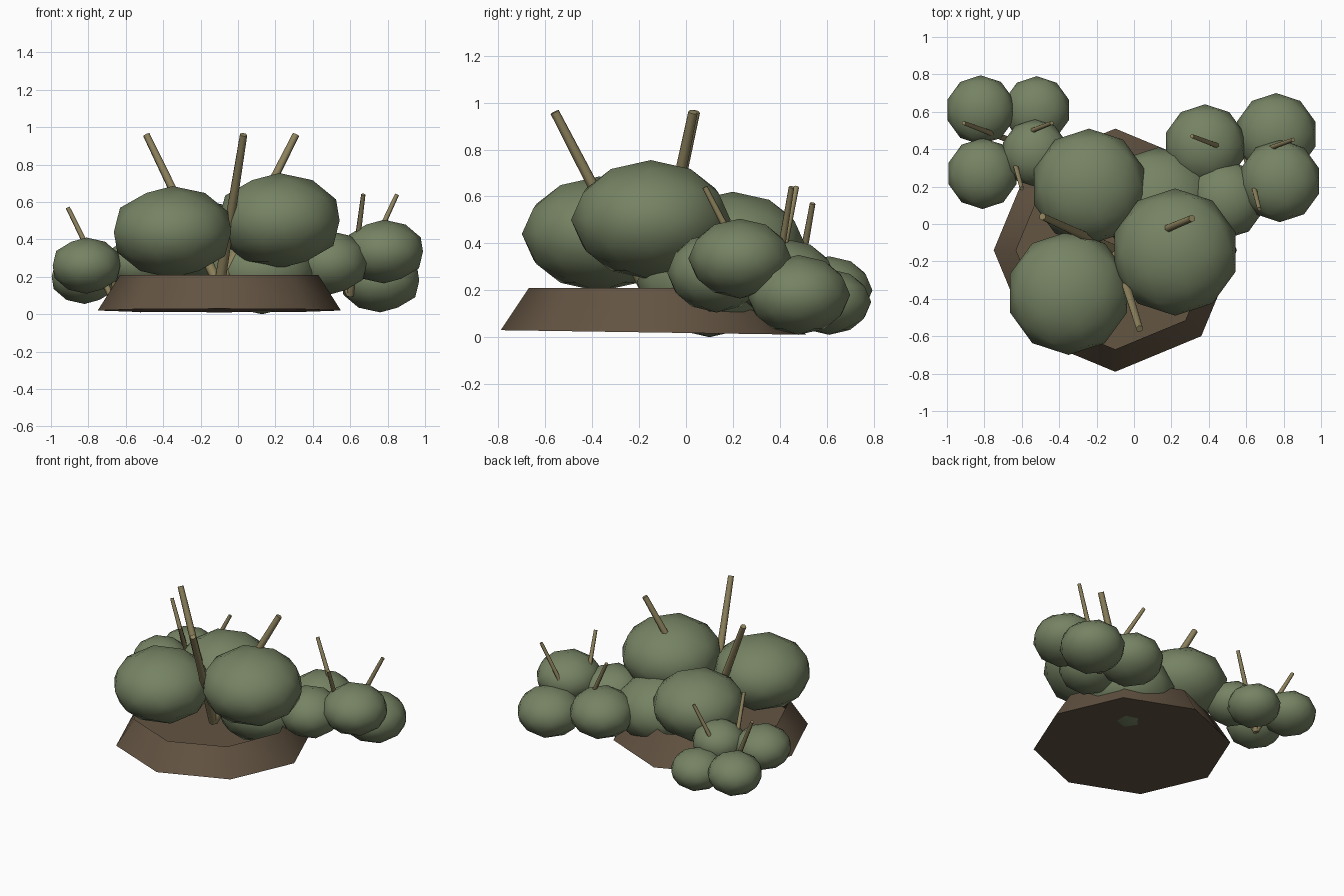
import bpy, bmesh, math
from mathutils import Vector

cube = bpy.data.objects.get("Cube")
if cube:
    bpy.data.objects.remove(cube, do_unlink=True)


def make_material(name, rgb):
    mat = bpy.data.materials.new(name)
    mat.use_nodes = True
    mat.diffuse_color = (*rgb, 1)
    mat.node_tree.nodes["Principled BSDF"].inputs["Base Color"].default_value = (*rgb, 1)
    return mat


leaf_green = make_material("leaf_green", (0.18, 0.225, 0.125))
soil_brown = make_material("soil_brown", (0.125, 0.088, 0.055))
stem_tan = make_material("stem_tan", (0.27, 0.225, 0.11))


def finish(name, mat, angle=60):
    obj = bpy.context.object
    obj.name = name
    obj.data.name = name
    obj.data.materials.append(mat)
    bpy.ops.object.shade_smooth_by_angle(angle=math.radians(angle))
    return obj


def foliage(name, centre, radius, half_height):
    # Faceted, slightly squashed ball of leaves
    bpy.ops.mesh.primitive_ico_sphere_add(subdivisions=2, radius=1, location=centre)
    bpy.context.object.scale = (radius, radius, half_height)
    finish(name, leaf_green, 70)


def stem(name, root, tip, root_radius, tip_radius):
    # Tapered twig running from root to tip
    root, tip = Vector(root), Vector(tip)
    axis = tip - root
    bpy.ops.mesh.primitive_cone_add(vertices=6, radius1=root_radius, radius2=tip_radius,
                                    depth=axis.length, location=(root + tip) / 2)
    bpy.context.object.rotation_euler = axis.to_track_quat('Z', 'Y').to_euler()
    finish(name, stem_tan)


def bush(name, balls, root, tips, root_radius, tip_radius):
    for i, (x, y, z, r, h) in enumerate(balls, 1):
        foliage(f"{name}_foliage_{i}", (x, y, z), r, h)
    for i, tip in enumerate(tips, 1):
        stem(f"{name}_stem_{i}", root, tip, root_radius, tip_radius)


# Octagonal planter: sloped wall, closed floor, open top
bpy.ops.mesh.primitive_cone_add(vertices=8, radius1=0.65, radius2=0.53, depth=0.19,
                                end_fill_type='NOTHING', location=(-0.1, -0.14, 0.115))
planter = bpy.context.object
bm = bmesh.new()
bm.from_mesh(planter.data)
bm.edges.ensure_lookup_table()
floor_edges = [e for e in bm.edges if all(v.co.z < 0 for v in e.verts)]
bmesh.ops.contextual_create(bm, geom=floor_edges)
for v in bm.verts:
    if v.co.z < 0:
        v.co.z -= 0.015 * v.co.y
bmesh.ops.recalc_face_normals(bm, faces=bm.faces)
bm.to_mesh(planter.data)
bm.free()
finish("planter", soil_brown, 50)

# Main bush in the planter
bush("main",
     [(-0.35, -0.37, 0.44, 0.33, 0.245), (0.22, -0.15, 0.5, 0.34, 0.255),
      (-0.24, 0.2, 0.39, 0.31, 0.23), (0.13, 0.1, 0.235, 0.31, 0.235)],
     (-0.1, -0.14, 0.15),
     [(-0.49, 0.04, 0.96), (0.03, -0.56, 0.96), (0.31, 0.03, 0.96)], 0.03, 0.02)

# Small bush at the back on the left
bush("left",
     [(0.38, 0.42, 0.25, 0.22, 0.17), (0.76, 0.48, 0.18, 0.22, 0.17),
      (0.78, 0.23, 0.335, 0.22, 0.17), (0.49, 0.13, 0.275, 0.21, 0.17)],
     (0.6, 0.36, 0.1),
     [(0.31, 0.47, 0.64), (0.85, 0.45, 0.64), (0.67, 0.08, 0.64)], 0.019, 0.012)

# Small bush at the back on the right
bush("right",
     [(-0.82, 0.61, 0.2, 0.185, 0.145), (-0.52, 0.61, 0.15, 0.18, 0.14),
      (-0.81, 0.27, 0.26, 0.19, 0.15), (-0.53, 0.38, 0.27, 0.18, 0.145)],
     (-0.67, 0.45, 0.08),
     [(-0.91, 0.54, 0.57), (-0.44, 0.54, 0.57), (-0.6, 0.19, 0.57)], 0.019, 0.012)
